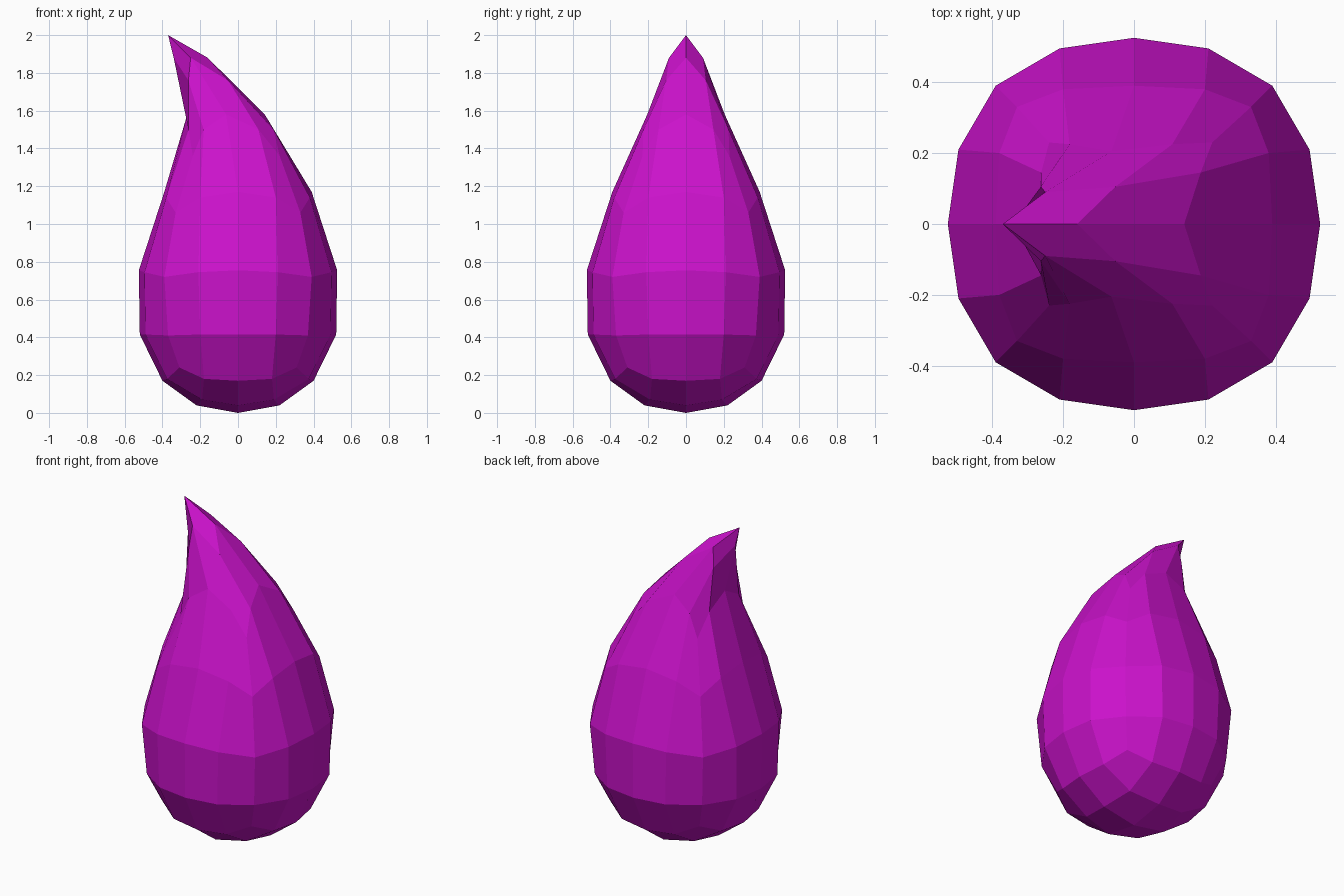
import bpy, bmesh

if "Cube" in bpy.data.objects:
    bpy.data.objects.remove(bpy.data.objects["Cube"])

# Side rows, bottom to top: (outward, sideways, z) at face centre, quarter and corner columns
SIDE = [
    [(.40, 0, .17), (.375, .18, .18), (.31, .31, .24)],
    [(.52, 0, .415), (.49, .20, .415), (.37, .37, .41)],
    [(.525, 0, .755), (.495, .21, .745), (.39, .39, .72)],
    [(.39, 0, 1.17), (.38, .20, 1.14), (.33, .33, 1.06)],
    [(.205, 0, 1.58), (.225, .145, 1.50), (.23, .23, 1.36)],
]
# Cap inner ring (centre, corner) keyed by end
CAP = {-1: [(.22, 0, .04), (.19, .19, .07)],
       1: [(.09, 0, 1.88), (.105, .105, 1.76)]}
POLE = {-1: (0, 0, 0), 1: (0, 0, 2)}


def sgn(n):
    return (n > 0) - (n < 0)


def drop_point(i, j, k):
    """Map a lattice point of the divided cube (-2..2) onto the drop."""
    a, b = max(abs(i), abs(j)), min(abs(i), abs(j))
    if a == 2:
        out, side, z = SIDE[k + 2][b]
    elif a == 1:
        out, side, z = CAP[sgn(k)][b]
    else:
        out, side, z = POLE[sgn(k)]
    x, y = (out, side) if abs(i) >= abs(j) else (side, out)
    # the tip bends over towards -x
    bend = -.37 * (max(0, z - 1.17) / .83) ** 2.5
    return (x * sgn(i) + bend, y * sgn(j), z)


# Teardrop: cube divided 4x4 per face, reshaped
bm = bmesh.new()
bmesh.ops.create_cube(bm, size=4)
bmesh.ops.subdivide_edges(bm, edges=bm.edges[:], cuts=3, use_grid_fill=True)
for v in bm.verts:
    v.co = drop_point(*(round(c) for c in v.co))
bmesh.ops.recalc_face_normals(bm, faces=bm.faces[:])
mesh = bpy.data.meshes.new("teardrop")
bm.to_mesh(mesh)
bm.free()

mat = bpy.data.materials.new("magenta")
mat.diffuse_color = (.6, .006, .6, 1)
mat.use_nodes = True
mat.node_tree.nodes["Principled BSDF"].inputs["Base Color"].default_value = mat.diffuse_color
mesh.materials.append(mat)
drop = bpy.data.objects.new("teardrop", mesh)
bpy.context.collection.objects.link(drop)
